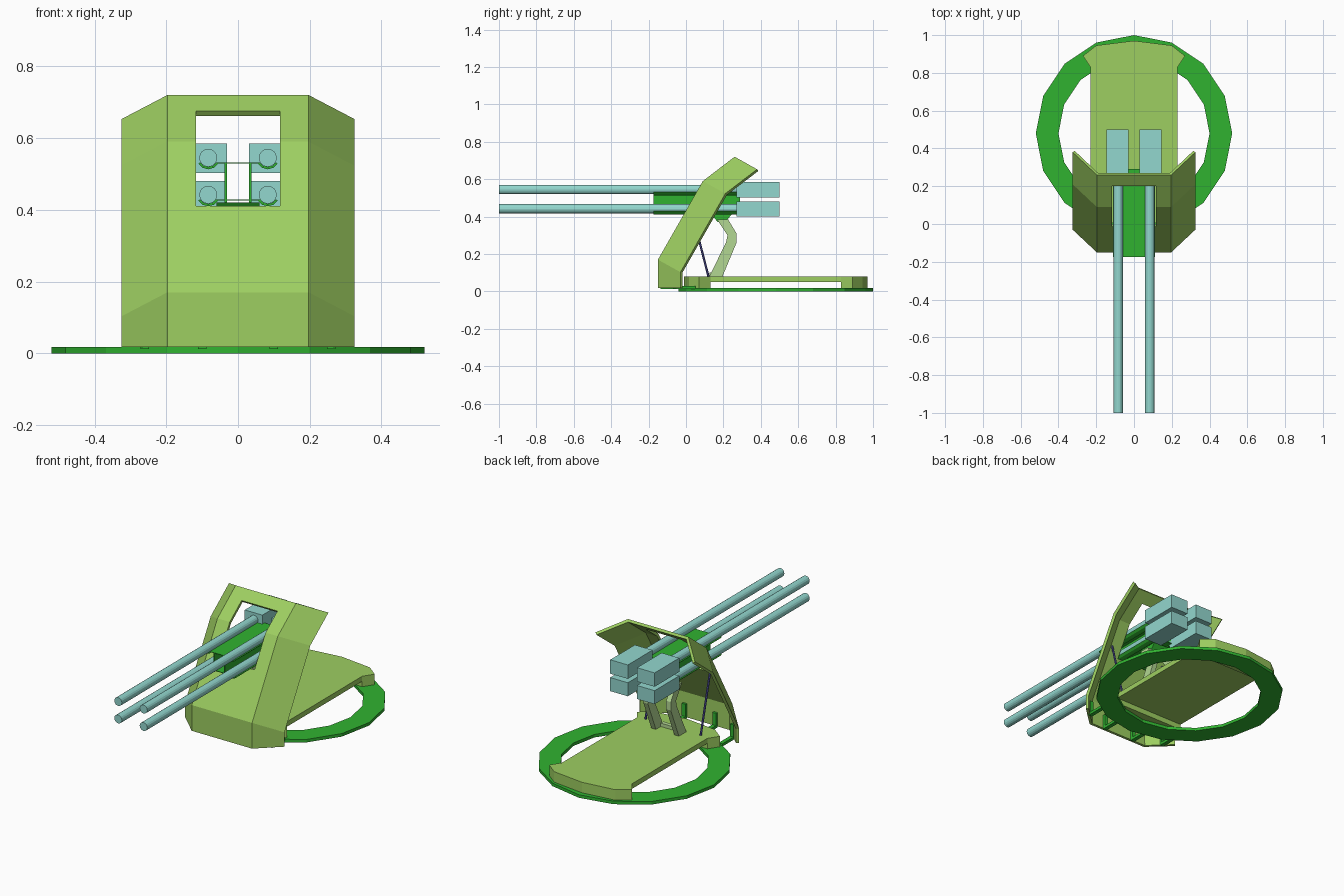
import bpy, bmesh, math
from mathutils import Vector

if "Cube" in bpy.data.objects:
    bpy.data.objects.remove(bpy.data.objects["Cube"])


def mat(name, rgb):
    m = bpy.data.materials.new(name)
    m.diffuse_color = (*rgb, 1)
    m.use_nodes = True
    m.node_tree.nodes["Principled BSDF"].inputs["Base Color"].default_value = m.diffuse_color
    return m


OLIVE = mat("light olive green", (0.34, 0.62, 0.12))
GREEN = mat("bright green", (0.03, 0.45, 0.03))
TEAL = mat("pale teal", (0.29, 0.68, 0.62))
SAGE = mat("pale sage", (0.45, 0.68, 0.29))
BLUE = mat("dusty blue", (0.08, 0.08, 0.34))


def add(name, bm, material, fix=True):
    if fix:
        bmesh.ops.recalc_face_normals(bm, faces=bm.faces)
    me = bpy.data.meshes.new(name)
    bm.to_mesh(me)
    bm.free()
    me.materials.append(material)
    ob = bpy.data.objects.new(name, me)
    bpy.context.collection.objects.link(ob)
    return ob


def prism(name, pts, axis, a, b, material):
    """Extrude a 2D outline along an axis from a to b."""
    def place(p, t):
        return {"x": (t, p[0], p[1]), "y": (p[0], t, p[1]), "z": (p[0], p[1], t)}[axis]
    bm = bmesh.new()
    lo = [bm.verts.new(place(p, a)) for p in pts]
    hi = [bm.verts.new(place(p, b)) for p in pts]
    bm.faces.new(lo)
    bm.faces.new(hi)
    for i in range(len(pts)):
        j = (i + 1) % len(pts)
        bm.faces.new((lo[i], lo[j], hi[j], hi[i]))
    return add(name, bm, material)


def box(name, x, y, z, material):
    pts = [(x[0], y[0]), (x[1], y[0]), (x[1], y[1]), (x[0], y[1])]
    return prism(name, pts, "z", z[0], z[1], material)


def rod(name, p, q, r, sides, material):
    p, q = Vector(p), Vector(q)
    bm = bmesh.new()
    bmesh.ops.create_cone(bm, cap_ends=True, segments=sides, radius1=r, radius2=r,
                          depth=(q - p).length)
    bm.transform((q - p).to_track_quat("Z", "Y").to_matrix().to_4x4())
    bmesh.ops.translate(bm, verts=bm.verts, vec=(p + q) / 2)
    return add(name, bm, material)


# Turntable ring with 16 sides
CY = 0.48
bm = bmesh.new()
loops = []
for r, z in ((0.52, 0), (0.52, 0.018), (0.40, 0.018), (0.40, 0)):
    loops.append([bm.verts.new((r * math.cos(k * math.pi / 8),
                                CY + r * math.sin(k * math.pi / 8), z)) for k in range(16)])
for i in range(4):
    A, B = loops[i], loops[(i + 1) % 4]
    for k in range(16):
        n = (k + 1) % 16
        bm.faces.new((A[k], A[n], B[n], B[k]))
add("turntable_ring", bm, GREEN)

# Platform: slab with a flared foot at each end
box("platform_slab", (-0.23, 0.23), (0.13, 0.83), (0.05, 0.08), OLIVE)
foot = [(-0.23, 0.35), (-0.27, 0.41), (-0.2, 0.465), (0, 0.49),
        (0.2, 0.465), (0.27, 0.41), (0.23, 0.35)]
prism("platform_rear_foot", [(x, CY + y) for x, y in foot], "z", 0.018, 0.08, OLIVE)
prism("platform_front_foot", [(x, CY - y) for x, y in foot], "z", 0.018, 0.08, OLIVE)

# Folded gun shield: one profile swept over the columns, with a window left open
rows = [(-0.15, 0.018), (-0.15, 0.17), (-0.013, 0.41), (0.09, 0.59), (0.201, 0.675), (0.26, 0.72)]
cols = [-0.325, -0.197, -0.117, 0.117, 0.197, 0.325]
bm = bmesh.new()
grid = []
for i, x in enumerate(cols):
    wing = i in (0, 5)
    grid.append([bm.verts.new((x, y + 0.12 * wing, z - 0.067 * (wing and j > 0)))
                 for j, (y, z) in enumerate(rows)])
for i in range(5):
    for j in range(5):
        if i == 2 and j in (2, 3):
            continue
        bm.faces.new((grid[i][j], grid[i + 1][j], grid[i + 1][j + 1], grid[i][j + 1]))
shield = add("gun_shield", bm, OLIVE, fix=False)
sol = shield.modifiers.new("thickness", "SOLIDIFY")
sol.thickness = 0.016
sol.offset = -1
sol.use_even_offset = True

# Four barrels with their breech blocks
for s in (-1, 1):
    for zb, z0, z1 in ((0.545, 0.503, 0.585), (0.442, 0.4, 0.48)):
        rod("barrel", (s * 0.083, -1, zb), (s * 0.083, 0.28, zb), 0.025, 16, TEAL)
        box("breech_block", sorted((s * 0.03, s * 0.145)), (0.27, 0.5), (z0, z1), TEAL)

# Cradle: two plates with barrel troughs, joined by two upright webs
for zb in (0.545, 0.442):
    def trough(r):
        arc = [(r * math.cos(math.pi + a * math.pi / 6), r * math.sin(math.pi + a * math.pi / 6))
               for a in range(1, 6)]
        return [(s * 0.083 + x, zb + z) for s in (-1, 1) for x, z in arc]
    prism("cradle_plate", trough(0.0255) + trough(0.032)[::-1], "y", -0.175, 0.29, GREEN)
for s in (-1, 1):
    box("cradle_web", sorted((s * 0.03, s * 0.037)), (-0.175, 0.29), (0.42, 0.53), GREEN)

# Pivot bracket under the cradle
prism("pivot_bracket", [(0.13, 0.42), (0.17, 0.37), (0.21, 0.37), (0.25, 0.42)],
      "x", -0.06, 0.06, GREEN)

# Bent support arms and their foot bar
arm = [(0.125, 0.08), (0.195, 0.08), (0.27, 0.26), (0.27, 0.31), (0.225, 0.385),
       (0.165, 0.385), (0.222, 0.3), (0.215, 0.265)]
for s in (-1, 1):
    prism("support_arm", arm, "x", s * 0.06, s * 0.09, SAGE)
box("support_foot_bar", (-0.06, 0.06), (0.125, 0.15), (0.08, 0.1), SAGE)

# Thin braces from platform to shield
for s in (-1, 1):
    rod("shield_brace", (s * 0.18, 0.12, 0.08), (s * 0.18, 0.025, 0.45), 0.006, 6, BLUE)

# L-shaped brackets tying the shield to the ring
for s in (-1, 1):
    for x, y in ((0.1, -0.135), (0.26, -0.07)):
        xs = sorted((s * (x - 0.012), s * (x + 0.012)))
        box("shield_bracket_bar", xs, (y, 0.05), (0.012, 0.028), GREEN)
        box("shield_bracket_tab", xs, (y, y + 0.015), (0.028, 0.1), GREEN)
